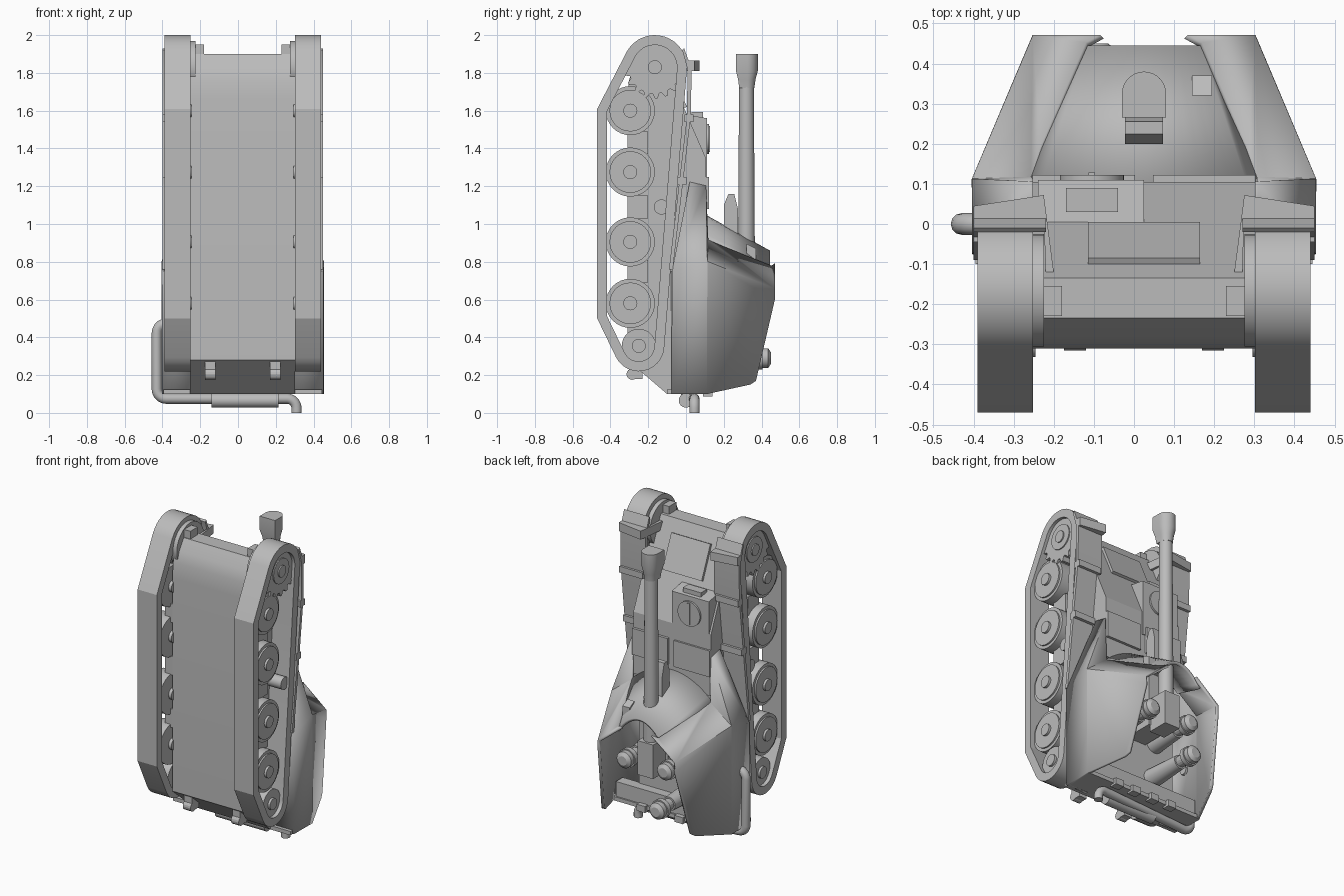
import bpy, bmesh, math
from mathutils import Matrix, Vector

cube = bpy.data.objects.get("Cube")
if cube:
    bpy.data.objects.remove(cube)

CX = 0.025  # hull centre line
paint = bpy.data.materials.new("plain_grey")
paint.use_nodes = True
GREY = (0.5, 0.5, 0.5, 1)
paint.diffuse_color = GREY
for node in paint.node_tree.nodes:
    if node.type == 'BSDF_PRINCIPLED':
        node.inputs["Base Color"].default_value = GREY
parts = []


def finish(name, bm):
    bmesh.ops.recalc_face_normals(bm, faces=bm.faces)
    bmesh.ops.translate(bm, verts=bm.verts, vec=(CX, 0, 0))
    me = bpy.data.meshes.new(name)
    bm.to_mesh(me)
    bm.free()
    me.materials.append(paint)
    ob = bpy.data.objects.new(name, me)
    bpy.context.scene.collection.objects.link(ob)
    parts.append(ob)
    return ob


def sheet(name, polys, thickness):
    """Armour plate made from a few polygons and thickened."""
    bm = bmesh.new()
    for poly in polys:
        bm.faces.new([bm.verts.new(p) for p in poly])
    bmesh.ops.remove_doubles(bm, verts=bm.verts, dist=0.0005)
    mod = finish(name, bm).modifiers.new("thickness", 'SOLIDIFY')
    mod.thickness = thickness
    mod.offset = 0


def loft(name, rings, loop=False):
    bm = bmesh.new()
    rows = [[bm.verts.new(p) for p in ring] for ring in rings]
    for a, b in list(zip(rows, rows[1:])) + ([(rows[-1], rows[0])] if loop else []):
        for i in range(len(a)):
            j = (i + 1) % len(a)
            bm.faces.new((a[i], a[j], b[j], b[i]))
    if not loop:
        bm.faces.new(rows[0])
        bm.faces.new(rows[-1])
    return finish(name, bm)


def prism(name, pts, x0, x1):
    """Side profile (y, z) pulled along x."""
    return loft(name, [[(x, y, z) for y, z in pts] for x in (x0, x1)])


def box(name, x, y, z):
    """Box from (min, max) ranges."""
    return prism(name, [(y[0], z[0]), (y[1], z[0]), (y[1], z[1]), (y[0], z[1])], *x)


def cyl(name, a, b, r, r2=None, seg=32):
    a, b = Vector(a), Vector(b)
    d = b - a
    bm = bmesh.new()
    m = Matrix.Translation((a + b) / 2) @ d.to_track_quat('Z', 'Y').to_matrix().to_4x4()
    bmesh.ops.create_cone(bm, cap_ends=True, segments=seg, radius1=r,
                          radius2=r if r2 is None else r2, depth=d.length, matrix=m)
    return finish(name, bm)


def arc(cy, cz, r, a0, a1, n):
    angles = [math.radians(a0 + (a1 - a0) * i / n) for i in range(n + 1)]
    return [(cy + r * math.cos(a), cz + r * math.sin(a)) for a in angles]


def inset(pts, t):
    """Shrink a counter-clockwise outline by t."""
    out = []
    for i, p in enumerate(pts):
        p = Vector(p)
        d0 = (p - Vector(pts[i - 1])).normalized()
        d1 = (Vector(pts[(i + 1) % len(pts)]) - p).normalized()
        n = Vector((-d0.y - d1.y, d0.x + d1.x)).normalized()
        out.append(p + n * t / max(0.5, n.dot(Vector((-d0.y, d0.x)))))
    return out


# Hull
prism("hull", [(-.31, .28), (-.31, 1.66), (-.302, 1.76), (-.28, 1.83), (-.24, 1.89), (-.235, 1.9),
               (-.135, 1.9), (.105, 1.35), (.105, .95), (.05, .95), (.05, .1), (-.1, .1)],
      -.278, .278)
hatch = [(-.1, 1.82), (-.01, 1.614)]
prism("nose_hatch", hatch + [(y + .015, z + .007) for y, z in reversed(hatch)], -.14, .14)
prism("driver_box", [(0, 1.58), (.11, 1.56), (.11, 1.2), (0, 1.2)], -.265, 0)
box("driver_visor", (-.195, -.065), (.03, .09), (1.56, 1.592))
cyl("driver_hatch", (-.13, .1, 1.45), (-.13, .122, 1.45), .08)
box("driver_hatch_bar", (-.138, -.122), (.12, .128), (1.38, 1.52))
for x in (-.15, .15):
    box("deck_plate", (x - .128, x + .128), (.1, .122), (1.08, 1.25))

# Running gear, both sides
outline = (arc(-.165, 1.83, .17, -5, 150, 16) + [(-.47, 1.61), (-.47, .5)]
           + arc(-.25, .355, .135, 207, 355, 12))
inner = inset(outline, .052)
teeth = [(-.165 + r * math.cos(a), 1.83 + r * math.sin(a))
         for i in range(18) for k, r in enumerate((.14, .14, .165, .165))
         for a in [2 * math.pi * (i + k / 4) / 18]]


def disc(name, s, y, z, r, x0, x1, seg=32):
    cyl(name, (s * x0, y, z), (s * x1, y, z), r, seg=seg)


for s in (-1, 1):
    side = "left" if s > 0 else "right"
    loft(side + "_track", [[(s * x, y, z) for y, z in ring] for x, ring in
                           ((.277, outline), (.415, outline), (.415, inner), (.277, inner))],
         loop=True)
    for z in (1.6, 1.275, .905, .58):
        disc(side + "_road_wheel", s, -.295, z, .13, .29, .385)
        disc(side + "_wheel_disc", s, -.295, z, .11, .38, .395)
        disc(side + "_wheel_hub", s, -.295, z, .037, .27, .41, 20)
    for z in (1.43, 1.09, .75):
        box(side + "_suspension_block", sorted((s * .27, s * .33)), (-.31, -.2), (z - .06, z + .06))
    disc(side + "_idler", s, -.25, .355, .09, .29, .39)
    disc(side + "_idler_hub", s, -.25, .355, .037, .27, .405, 20)
    prism(side + "_sprocket", teeth, s * .31, s * .395)
    disc(side + "_final_drive", s, -.165, 1.83, .14, .25, .3)
    disc(side + "_sprocket_disc", s, -.165, 1.83, .08, .3, .402)
    disc(side + "_sprocket_hub", s, -.165, 1.83, .037, .39, .41, 20)
    disc(side + "_return_roller", s, -.13, 1.09, .04, .27, .4, 20)

    # Fenders and fittings
    prism(side + "_fender", [(-.01, 1.93), (.03, 1.82), (.025, 1.57), (-.07, .76), (-.09, .76),
                             (.005, 1.57), (.008, 1.82), (-.02, 1.92)], s * .245, s * .425)
    loft(side + "_mudguard_rib", [[(s * x, y, z) for x, y in (
        (.425, .01), (.425, .045), (.25, .072), (.225, -.12), (.245, -.12), (.25, .01))]
        for z in (1.81, 1.865)])
    for y, z in ((.022, 1.56), (-.015, 1.23)):
        box(side + "_fender_strap", sorted((s * .26, s * .425)), (y - .03, y + .018),
            (z - .02, z + .02))
    box(side + "_tow_hook", sorted((s * .205, s * .25)), (-.23, -.155), (1.88, 1.95))
    box(side + "_rear_hook", sorted((s * .145, s * .2)), (-.3, -.23), (.18, .29))
    disc(side + "_rear_hook_eye", s, -.285, .205, .03, .145, .2, 16)

    # Open fighting compartment walls
    A, B, C, D = (s * .421, -.07, .1), (s * .421, -.07, .75), (s * .421, .11, .8), (s * .421, .11, .1)
    E, F, G, H = ((s * .27, .467, .655), (s * .27, .467, .6), (s * .312, .367, .17),
                  (s * .325, .337, .15))
    # Front corner plate: inner edge steps back towards the curved shield
    I, L, M, J = ((s * .28, .11, .913), (s * .253, .19, .877), (s * .14, .448, .773),
                  (s * .105, .467, .787))
    K, N = (s * .275, .02, 1.22), (s * .275, .105, 1.2)
    sheet(side + "_casemate_wall", [
        (A, B, C, D), (D, C, E, F, G, H), (C, I, L, M, J, E), (B, K, N, C), (C, N, I),
        (A, (s * .25, -.07, .1), (s * .25, -.07, .75), B)], .018)

# Curved front shield
steps = [i / 8 - 1 for i in range(17)]
shield = [[(u * .285, .1, .91 + .13 * (1 - u * u)) for u in steps],
          [(u * .155, .44, .74 + .11 * (1 - u * u)) for u in steps]]
sheet("front_shield", [(shield[0][i], shield[0][i + 1], shield[1][i + 1], shield[1][i])
                       for i in range(16)], .02)
prism("sight_cover", [(.32, .8), (.32, .895), (.37, .87), (.37, .8)], .12, .17)

# Rear plate, ledge and hinges
box("rear_plate", (-.42, .42), (-.1, .12), (.1, .125))
box("rear_ledge", (-.4, .4), (.04, .11), (.1, .22))
for x in (-.2, -.07, .07, .2):
    box("rear_hinge", (x - .03, x + .03), (.09, .14), (.088, .13))

# Gun
cyl("barrel", (0, .32, .6), (0, .32, 1.76), .046, .039)
arch = arc(0, .325, .055, 0, 180, 16) + [(-.055, .265), (.055, .265)]
loft("muzzle", [[(x * k, .32 + (y - .32) * k, z) for x, y in arch]
                for k, z in ((.7, 1.72), (.8, 1.765), (1, 1.81), (1, 1.9))])
prism("recoil_cover", [(.2, .85), (.2, 1.1), (.225, 1.16), (.255, 1.16), (.275, 1.08),
                       (.275, .85)], -.047, .047)
box("breech", (-.055, .055), (.24, .38), (.46, .68))
box("gun_mount", (-.07, .07), (.05, .25), (.5, .9))

# Seated crew
for x, top, z in ((.15, .4, .53), (-.14, .4, .53), (-.12, .45, .29)):
    cyl("crew_body", (x, .05, z), (x, top - .14, z), .06, .045, 20)
    cyl("crew_neck", (x, top - .15, z), (x, top - .05, z), .035, seg=16)
    cyl("helmet_band", (x, top - .075, z), (x, top - .045, z), .06, seg=24)
    cyl("helmet", (x, top - .045, z), (x, top - .015, z), .052, seg=24)
    cyl("helmet_top", (x, top - .015, z), (x, top, z), .052, .03, 24)

# Exhaust pipe and silencer
curve = bpy.data.curves.new("exhaust_path", 'CURVE')
curve.dimensions = '3D'
curve.bevel_depth = .027
curve.bevel_resolution = 4
curve.use_fill_caps = True
spline = curve.splines.new('POLY')
route = ([(-.4, .473)] + arc(-.405, .423, .05, 90, 180, 5) + arc(-.405, .125, .05, 180, 270, 5)
         + arc(.235, .025, .05, 90, 0, 5) + [(.285, 0)])
spline.points.add(len(route) - 1)
for p, (x, z) in zip(spline.points, route):
    p.co = (x + CX, .045 if x > .23 else 0, z, 1)
curve.materials.append(paint)
pipe = bpy.data.objects.new("exhaust_pipe", curve)
bpy.context.scene.collection.objects.link(pipe)
cyl("silencer", (-.165, 0, .066), (.19, 0, .066), .038)

# Smooth round parts, keep hard edges
bpy.ops.object.select_all(action='DESELECT')
for ob in parts:
    ob.select_set(True)
bpy.context.view_layer.objects.active = parts[0]
bpy.ops.object.shade_smooth_by_angle(angle=math.radians(20))
